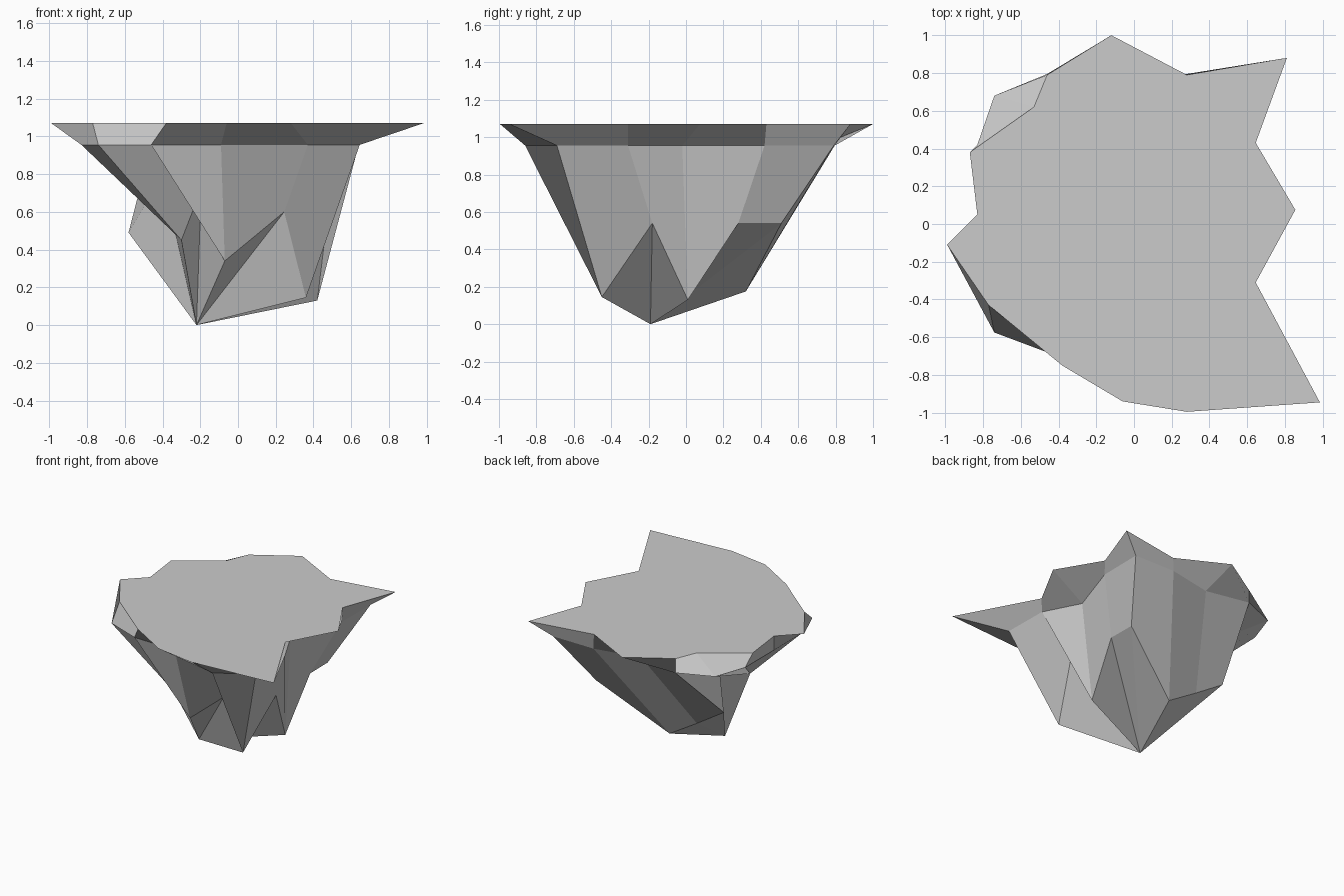
import bpy
import bmesh

# Remove the default object
default_cube = bpy.data.objects.get("Cube")
if default_cube is not None:
    bpy.data.objects.remove(default_cube, do_unlink=True)

# Single stone colour
stone = bpy.data.materials.new("stone_grey")
stone.use_nodes = True
stone_colour = (0.6, 0.6, 0.6, 1)
stone.diffuse_color = stone_colour
stone.node_tree.nodes["Principled BSDF"].inputs["Base Color"].default_value = stone_colour


def level(outline, height):
    """Lift a flat outline to one height."""
    return [(x, y, height) for x, y in outline]


def get_vertex(mesh_builder, cache, point):
    """Reuse a vertex when neighbouring facets share the same point."""
    if point not in cache:
        cache[point] = mesh_builder.verts.new(point)
    return cache[point]


def add_facet(mesh_builder, cache, points):
    """Add a face, merging repeated corners and skipping collapsed ones."""
    corners = [get_vertex(mesh_builder, cache, p) for p in dict.fromkeys(points)]
    if len(corners) > 2:
        mesh_builder.faces.new(corners)


def add_band(mesh_builder, cache, lower, upper, creased=()):
    """Join two matching rings; creased facets are split into triangles."""
    count = len(upper)
    for i in range(count):
        j = (i + 1) % count
        if i in creased:
            add_facet(mesh_builder, cache, (lower[j], upper[j], upper[i]))
            add_facet(mesh_builder, cache, (lower[j], upper[i], lower[i]))
        else:
            add_facet(mesh_builder, cache, (lower[j], upper[j], upper[i], lower[i]))


def finish(mesh_builder, name):
    """Turn the facets into a flat shaded object."""
    mesh = bpy.data.meshes.new(name)
    mesh_builder.to_mesh(mesh)
    mesh_builder.free()
    mesh.materials.append(stone)
    part = bpy.data.objects.new(name, mesh)
    bpy.context.collection.objects.link(part)
    return part


# Jagged plateau outline, anticlockwise from the front left tip
plateau_edge = level([
    (.985, -.945), (.645, -.31), (.855, .075), (.645, .43),
    (.81, .88), (.28, .79), (-.12, 1), (-.46, .79),
    (-.53, .62), (-.87, .38), (-.83, .05), (-.99, -.11),
    (-.77, -.43), (-.38, -.75), (-.06, -.94), (.28, -.995)], 1.07)

# Rounder ledge underneath, matched point by point to the plateau
ledge = level([
    (.645, -.69), (.64, -.31), (.49, -.02), (.64, .42),
    (.645, .79), (.28, .795), (-.1, .72), (-.46, .795),
    (-.74, .68), (-.83, .42), (-.83, .05), (-.83, -.3),
    (-.74, -.575), (-.46, -.68), (-.09, -.69), (.37, -.86)], .955)

# Crags of the tapering rock; the right side gathers into one notch
notch = (-.3, -.4, .45)
crags = [
    (.36, -.45, .145), (.47, -.18, .54), (.42, .01, .13), (.457, .28, .54),
    (.454, .51, .54), (-.075, .32, .175), (-.33, .33, .33), (-.58, .34, .49),
    (-.4, .15, .79)] + [notch] * 4 + [
    (-.195, -.35, .72), (-.07, -.52, .34), (.245, -.535, .6)]
rock_tip = (-.22, -.19, 0)

# Plateau slab: flat top and sloping rim
slab_builder, slab_cache = bmesh.new(), {}
add_band(slab_builder, slab_cache, ledge, plateau_edge)
add_facet(slab_builder, slab_cache, plateau_edge)
finish(slab_builder, "plateau_slab")

# Rock body: crags below the ledge, closed by a fan to the lowest point
rock_builder, rock_cache = bmesh.new(), {}
add_band(rock_builder, rock_cache, crags, ledge, creased=(7, 13))
for crag, next_crag in zip(crags, crags[1:] + crags[:1]):
    add_facet(rock_builder, rock_cache, (rock_tip, next_crag, crag))
finish(rock_builder, "rock_body")
